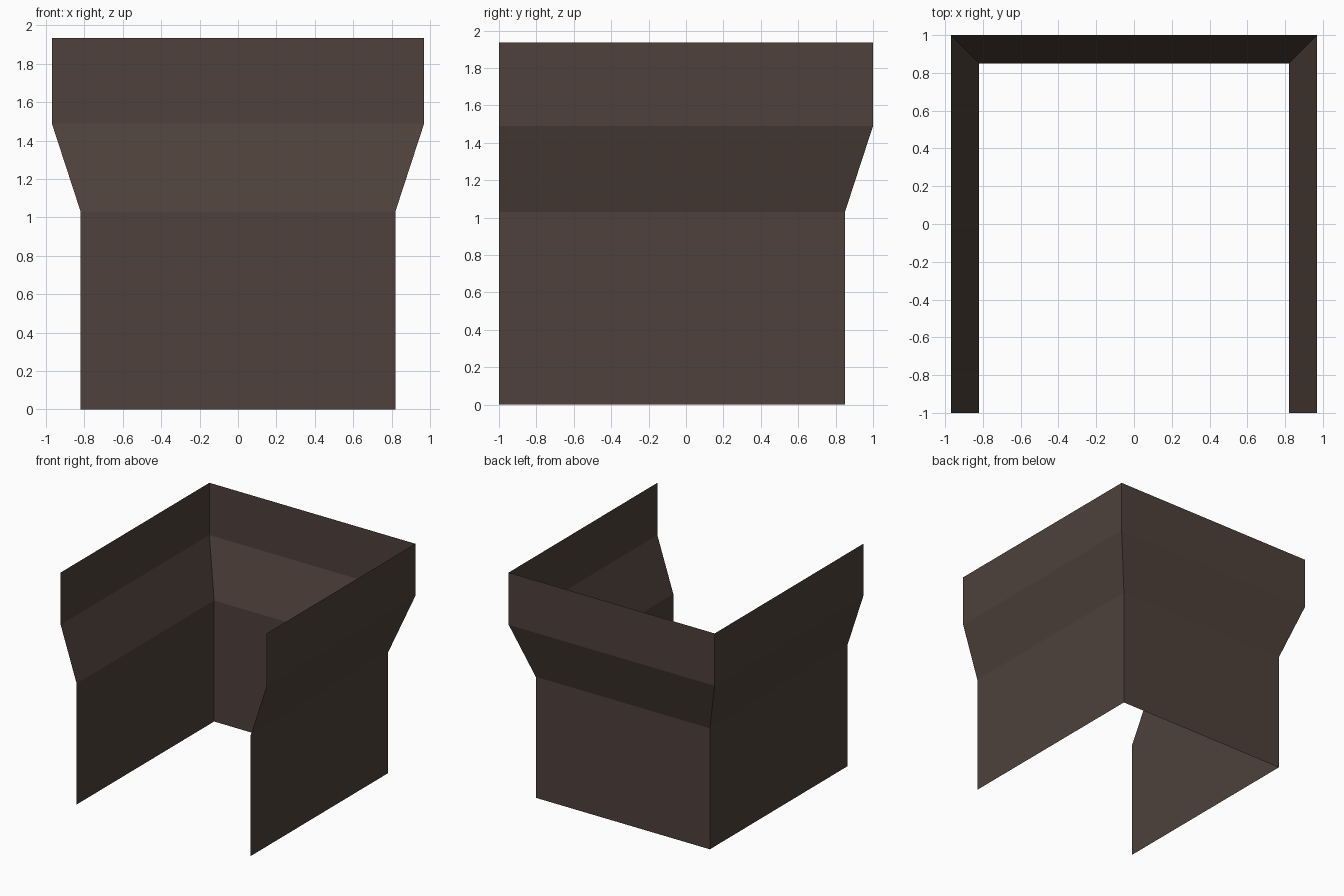
import bpy

if "Cube" in bpy.data.objects:
    bpy.data.objects.remove(bpy.data.objects["Cube"])

# Wall section as (outward flare, height)
profile = [(0.0, 0.0), (0.0, 1.03), (0.15, 1.49), (0.15, 1.935)]
half_width, back, front = 0.82, 0.85, -1.0


def outline(flare, z):
    """U-shaped plan, open at the front, mitred at the back corners."""
    x, y = half_width + flare, back + flare
    return [(x, front, z), (x, y, z), (-x, y, z), (-x, front, z)]


# Thin single-sheet wall lofted through the four outlines
verts = [p for flare, z in profile for p in outline(flare, z)]
faces = [(4 * r + c, 4 * r + c + 1, 4 * r + c + 5, 4 * r + c + 4)
         for r in range(len(profile) - 1) for c in range(3)]

mesh = bpy.data.meshes.new("flared_wall")
mesh.from_pydata(verts, [], faces)
mesh.update()
wall = bpy.data.objects.new("flared_wall", mesh)
bpy.context.collection.objects.link(wall)

# Dark brown
brown = bpy.data.materials.new("dark brown")
brown.diffuse_color = (0.077, 0.053, 0.044, 1.0)
brown.use_nodes = True
brown.node_tree.nodes["Principled BSDF"].inputs["Base Color"].default_value = brown.diffuse_color
mesh.materials.append(brown)
